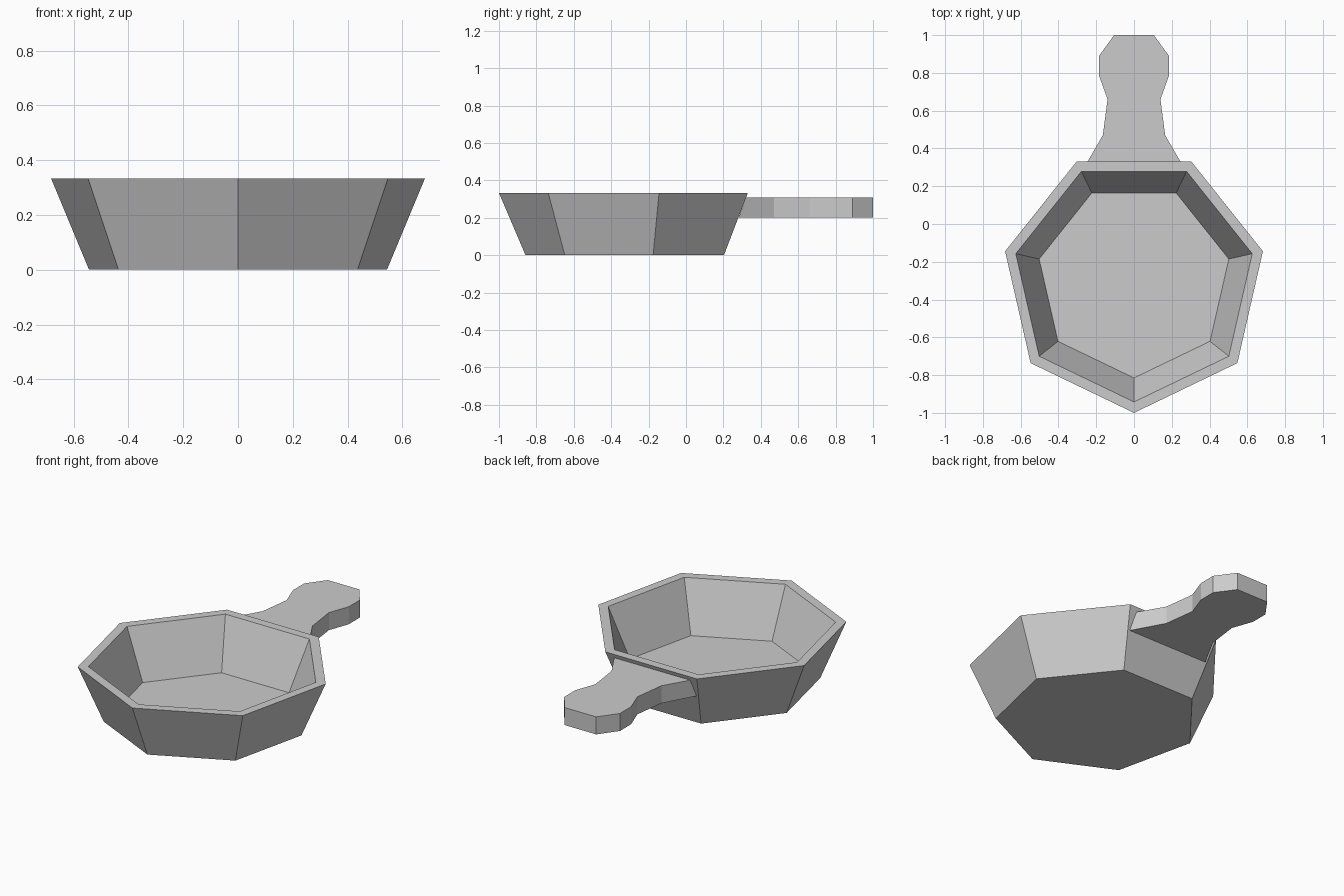
import bpy, bmesh
from math import sin, cos, tau

cube = bpy.data.objects.get("Cube")
if cube:
    bpy.data.objects.remove(cube, do_unlink=True)

SIDES = 7
CENTRE_Y = -0.30

grey = bpy.data.materials.new("light grey")
grey.use_nodes = True
colour = (0.6, 0.6, 0.6, 1)
grey.diffuse_color = colour
grey.node_tree.nodes["Principled BSDF"].inputs["Base Color"].default_value = colour


def finish(bm, name):
    bmesh.ops.recalc_face_normals(bm, faces=bm.faces[:])
    mesh = bpy.data.meshes.new(name)
    bm.to_mesh(mesh)
    bm.free()
    mesh.materials.append(grey)
    obj = bpy.data.objects.new(name, mesh)
    bpy.context.scene.collection.objects.link(obj)
    return obj


def bridge(bm, a, b):
    n = len(a)
    for i in range(n):
        j = (i + 1) % n
        bm.faces.new((a[i], a[j], b[j], b[i]))


# Pan bowl: seven-sided rings from the base, over the rim, to the inner floor
bm = bmesh.new()
rings = []
for radius, z in [(0.558, 0), (0.70, 0.333), (0.642, 0.333), (0.515, 0.04)]:
    rings.append([bm.verts.new((radius * sin(tau * i / SIDES),
                                CENTRE_Y - radius * cos(tau * i / SIDES), z))
                  for i in range(SIDES)])
for lower, upper in zip(rings, rings[1:]):
    bridge(bm, lower, upper)
bm.faces.new(rings[0])
bm.faces.new(rings[-1])
finish(bm, "pan_bowl")

# Handle: mirrored outline, with its root following the sloping wall
half = [(0.165, 0.47), (0.14, 0.66), (0.185, 0.785), (0.185, 0.89), (0.105, 1.0)]
bm = bmesh.new()
layers = []
for z, root in [(0.203, (0.268, 0.283)), (0.308, (0.252, 0.32))]:
    side = [root] + half
    outline = side + [(-x, y) for x, y in reversed(side)]
    layers.append([bm.verts.new((x, y, z)) for x, y in outline])
bridge(bm, *layers)
for layer in layers:
    bm.faces.new(layer)
finish(bm, "handle")
